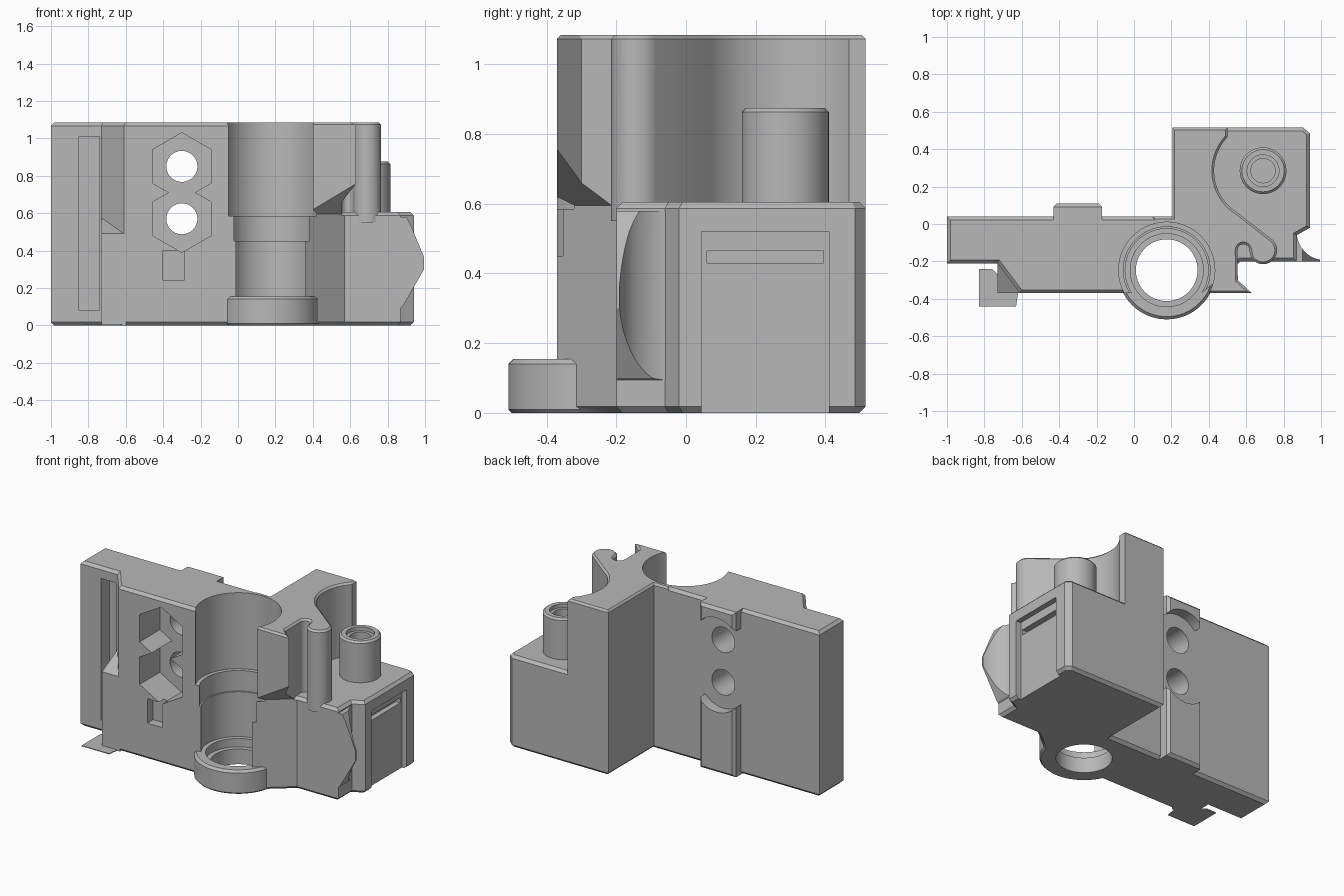
import bpy, bmesh
from math import sin, cos, radians

old = bpy.data.objects.get("Cube")
if old:
    bpy.data.objects.remove(old, do_unlink=True)

grey = bpy.data.materials.new("plain grey")
grey.use_nodes = True
COLOUR = (0.48, 0.48, 0.48, 1)
grey.diffuse_color = COLOUR
grey.node_tree.nodes["Principled BSDF"].inputs["Base Color"].default_value = COLOUR


def arc(cx, cy, r, start, end, n):
    angles = [radians(start + (end - start) * i / n) for i in range(n + 1)]
    return [(cx + r * cos(a), cy + r * sin(a)) for a in angles]


def circle(cx, cy, r, n=64, start=0):
    return arc(cx, cy, r, start, start + 360, n)[:-1]


def rect(a0, a1, b0, b1):
    return [(a0, b0), (a1, b0), (a1, b1), (a0, b1)]


def prism(name, pts, lo, hi, axis="z", low_bevel=0, high_bevel=0):
    """Extrude a profile along an axis, with optional chamfered ends."""
    place = {"z": lambda a, b, h: (a, b, h),
             "y": lambda a, b, h: (a, h, b),
             "x": lambda a, b, h: (h, a, b)}[axis]
    bm = bmesh.new()
    low = [bm.verts.new(place(a, b, lo)) for a, b in pts]
    high = [bm.verts.new(place(a, b, hi)) for a, b in pts]
    caps = [bm.faces.new(low), bm.faces.new(high)]
    for i in range(len(pts)):
        j = (i + 1) % len(pts)
        bm.faces.new((low[i], low[j], high[j], high[i]))
    bmesh.ops.recalc_face_normals(bm, faces=bm.faces)
    for cap, size in zip(caps, (low_bevel, high_bevel)):
        if size:
            bmesh.ops.bevel(bm, geom=list(cap.edges), offset=size, segments=1,
                            affect="EDGES", profile=0.5)
    mesh = bpy.data.meshes.new(name)
    bm.to_mesh(mesh)
    bm.free()
    mesh.materials.append(grey)
    ob = bpy.data.objects.new(name, mesh)
    bpy.context.collection.objects.link(ob)
    return ob


def combine(target, tool, operation):
    tool.hide_render = True
    mod = target.modifiers.new(operation, "BOOLEAN")
    mod.operation, mod.object, mod.solver = operation, tool, "EXACT"
    bpy.context.view_layer.objects.active = target
    bpy.ops.object.modifier_apply(modifier=mod.name)
    bpy.data.objects.remove(tool, do_unlink=True)


TOP, DECK = 1.085, 0.605
C = 0.018
BORE = (0.175, -0.247)
PIN = (0.69, 0.285)

# Tall mounting plate
body = prism("carriage_body",
             [(-1, 0.04), (-1, -0.21), (-0.73, -0.21), (-0.61, -0.37),
              (0.25, -0.37), (0.25, 0.04)], 0, TOP, "z", C, C)

parts = []
# Low block on the left
parts.append(prism("low_block",
    [(0.1, -0.37), (0.36, -0.37), (0.57, -0.2), (0.87, -0.2), (0.87, -0.06),
     (0.94, -0.02), (0.94, 0.485), (0.905, 0.515), (0.205, 0.515),
     (0.205, 0.04), (0.1, 0.04)], 0, DECK, "z", C, C))

# Upper column with a curved cut-away and a rounded hook
column = [(0.1, -0.37), (0.1, 0.04), (0.205, 0.04), (0.205, 0.515), (0.5, 0.515)]
column += arc(*PIN, 0.262, 136, 238, 20)
column += arc(0.69, -0.14, 0.075, 45, -150, 18)
column += arc(0.585, -0.14, 0.032, 0, 180, 8)
column += [(0.555, -0.30), (0.63, -0.37)]
parts.append(prism("upper_column", column, 0.55, TOP, "z", 0, 0.012))

# Bearing collar, pin tube and back rib
parts.append(prism("collar", circle(*BORE, 0.263), 0, 0.155, "z", 0.01, 0.015))
parts.append(prism("pin_tube", circle(*PIN, 0.125, 48), 0.5, 0.875, "z", 0, 0.012))
rib = prism("back_rib", rect(-0.43, -0.17, 0, TOP), 0, 0.11, "y", 0, C)
HOLES = (0.57, 0.85)
combine(rib, prism("rib_gap", rect(-0.6, 0, *HOLES), 0.041, 0.3, "y"), "DIFFERENCE")
for z in HOLES:
    combine(rib, prism("rib_arc", circle(-0.3, z, 0.17), 0.041, 0.3, "y"), "DIFFERENCE")
parts.append(rib)

# Pointed flare at the side of the block
flare = prism("side_flare",
              [(0.8, 0.05), (0.88, 0.1), (0.995, 0.3), (0.995, 0.365),
               (0.93, 0.52), (0.9, 0.58), (0.8, 0.58)], -0.2, -0.055, "y")
combine(flare, prism("flare_hollow", circle(1.02, -0.043, 0.15), -1, 2), "DIFFERENCE")
parts.append(flare)

# Filled lower corner with a sloped top
corner = prism("corner_fill", [(-0.73, -0.37), (-0.6, -0.37), (-0.6, -0.2), (-0.73, -0.2)],
               0, 0.49)
for v in corner.data.vertices:
    if v.co.z > 0.4 and v.co.y > -0.3:
        v.co.z = 0.58
parts.append(corner)

for part in parts:
    combine(body, part, "UNION")

cuts = []
# Stepped vertical bore, open to the front
for r, lo, hi in ((0.165, -1, 0.12), (0.195, 0.1, 0.16), (0.222, 0.155, 0.46),
                  (0.232, 0.45, 0.6), (0.257, 0.585, 2)):
    cuts.append(prism("bore_cut", circle(*BORE, r, 72), lo, hi))

# Sloped underside of the column's front lip
lip = prism("lip_cut", [(0, DECK - 0.01), (0.4, DECK + 0.37), (0.4, 0.3), (0.002, 0.3)],
            -0.25, 0.262, "x")
lip.location = (0.36, -0.37, 0)
lip.rotation_euler.z = radians(39)
for v in lip.data.vertices:
    v.co.y = -v.co.y
lip.data.flip_normals()
cuts.append(lip)

# Screw holes with hexagonal nut pockets
for z in HOLES:
    cuts.append(prism("screw_cut", circle(-0.3, z, 0.083, 40), -1, 1, "y"))
    cuts.append(prism("nut_cut", circle(-0.3, z, 0.18, 6, 30), -1, -0.16, "y"))
cuts.append(prism("wire_notch", rect(-0.4, -0.29, 0.24, 0.4), -1, -0.31, "y"))

# Front slot, side panel with its groove, and the pin hole
cuts.append(prism("slot_cut", rect(-0.85, -0.74, 0.08, 1.01), -0.5, -0.12, "y"))
cuts.append(prism("panel_cut", rect(0.045, 0.41, -0.1, 0.52), 0.905, 1.2, "x"))
cuts.append(prism("groove_cut", rect(0.06, 0.395, 0.43, 0.465), 0.87, 1.2, "x"))
cuts.append(prism("pin_cut", circle(*PIN, 0.065, 40), 0.4, 2))
cuts.append(prism("pin_chamfer", circle(*PIN, 0.085, 40), 0.85, 2))

bpy.context.view_layer.update()
for cut in cuts:
    combine(body, cut, "DIFFERENCE")

# Thin foot sheet in front of the plate
sheet = prism("foot_sheet",
              [(-0.83, -0.24), (-0.76, -0.24), (-0.62, -0.37), (-0.63, -0.44),
               (-0.83, -0.44)], 0, 0.005)

bpy.ops.object.select_all(action="DESELECT")
body.select_set(True)
bpy.context.view_layer.objects.active = body
bpy.ops.object.shade_smooth_by_angle(angle=radians(28))
